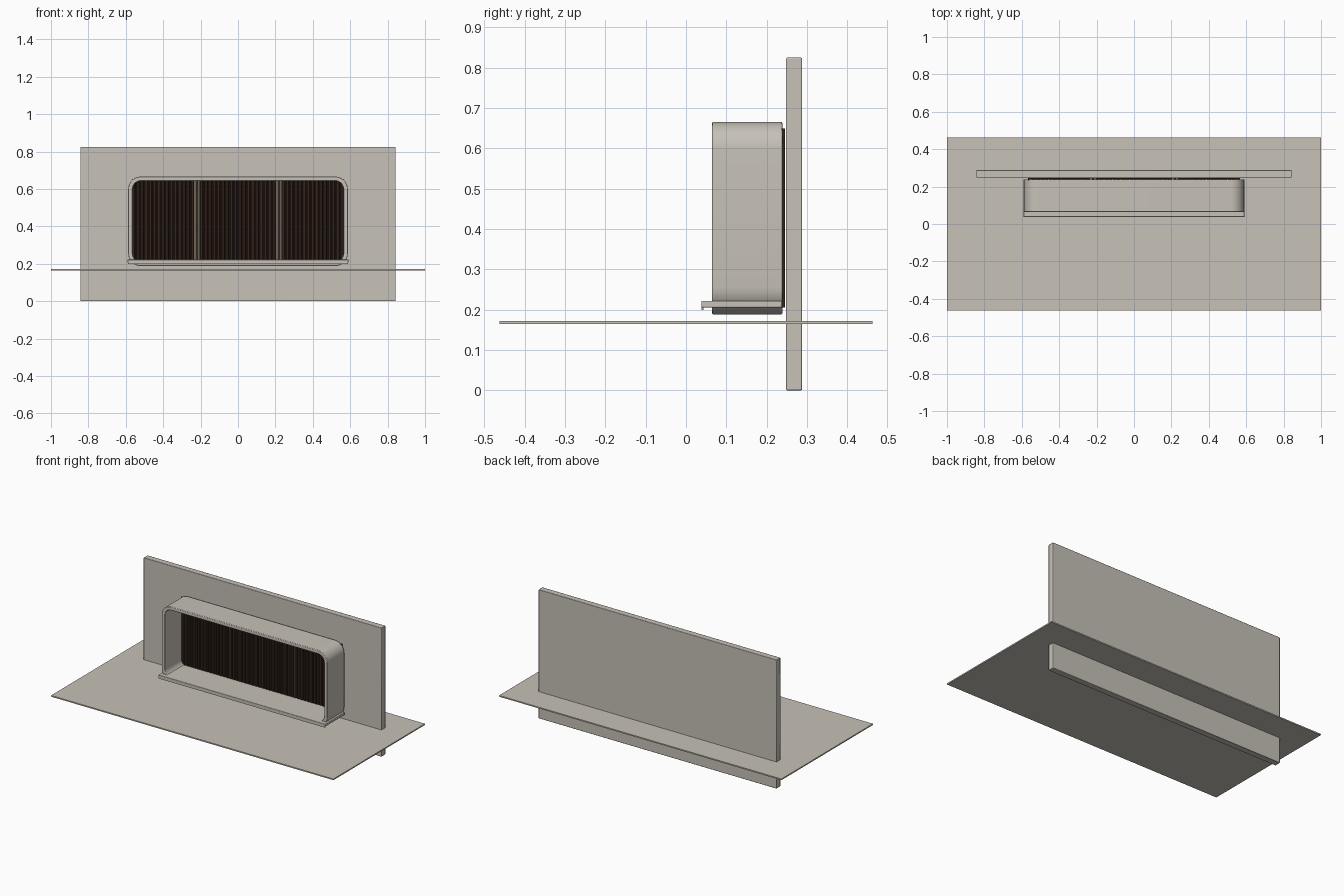
import bpy, bmesh, math

if "Cube" in bpy.data.objects:
    bpy.data.objects.remove(bpy.data.objects["Cube"])


def material(name, rgb):
    m = bpy.data.materials.new(name)
    m.diffuse_color = (*rgb, 1)
    m.use_nodes = True
    m.node_tree.nodes["Principled BSDF"].inputs["Base Color"].default_value = m.diffuse_color
    return m


STONE = material("warm_stone", (0.57, 0.535, 0.475))
BROWN = material("dark_brown", (0.035, 0.018, 0.011))


def finish(name, bm, mat, bevel=0.0):
    bmesh.ops.recalc_face_normals(bm, faces=bm.faces)
    me = bpy.data.meshes.new(name)
    bm.to_mesh(me)
    bm.free()
    me.materials.append(mat)
    ob = bpy.data.objects.new(name, me)
    bpy.context.collection.objects.link(ob)
    if bevel:
        mod = ob.modifiers.new("soft_edges", 'BEVEL')
        mod.width = bevel
        mod.segments = 2
        mod.limit_method = 'ANGLE'
        mod.angle_limit = math.radians(40)
    bpy.ops.object.select_all(action='DESELECT')
    ob.select_set(True)
    bpy.context.view_layer.objects.active = ob
    bpy.ops.object.shade_smooth_by_angle(angle=math.radians(35))
    return ob


def box(name, x, y, z, mat, bevel=0.0):
    bm = bmesh.new()
    bmesh.ops.create_cube(bm, size=1)
    for v in bm.verts:
        v.co = [r[0] + (c + 0.5) * (r[1] - r[0]) for c, r in zip(v.co, (x, y, z))]
    return finish(name, bm, mat, bevel)


def prism(bm, outline, axis, lo, hi):
    """Extrude a closed 2D outline along y (axis 1) or z (axis 2)."""
    def at(p, t):
        return (p[0], t, p[1]) if axis == 1 else (p[0], p[1], t)
    a = [bm.verts.new(at(p, lo)) for p in outline]
    b = [bm.verts.new(at(p, hi)) for p in outline]
    bm.faces.new(a)
    bm.faces.new(b[::-1])
    n = len(a)
    for i in range(n):
        j = (i + 1) % n
        bm.faces.new((a[i], b[i], b[j], a[j]))


def rounded_rect(hw, z0, z1, r, steps=10):
    pts = []
    corners = ((hw - r, z1 - r), (r - hw, z1 - r), (r - hw, z0 + r), (hw - r, z0 + r))
    for k, (cx, cz) in enumerate(corners):
        for i in range(steps + 1):
            a = math.pi / 2 * (k + i / steps)
            pts.append((cx + r * math.cos(a), cz + r * math.sin(a)))
    return pts


# Wall slab and the thin horizontal plate that crosses it
box("wall_slab", (-0.843, 0.843), (0.248, 0.288), (0, 0.825), STONE, 0.003)
box("ground_plate", (-1, 1), (-0.463, 0.463), (0.164, 0.172), STONE)

# Rounded window surround: outer and inner outlines bridged front and back
bm = bmesh.new()
rings = []
for outline in (rounded_rect(0.587, 0.188, 0.666, 0.068), rounded_rect(0.564, 0.211, 0.643, 0.045)):
    for y in (0.065, 0.239):
        rings.append([bm.verts.new((px, y, pz)) for px, pz in outline])
n = len(rings[0])
for ra, rb in ((0, 1), (1, 3), (3, 2), (2, 0)):
    for i in range(n):
        j = (i + 1) % n
        bm.faces.new((rings[ra][i], rings[rb][i], rings[rb][j], rings[ra][j]))
finish("window_surround", bm, STONE, 0.003)

# Sill with a drip lip along the front
box("sill", (-0.591, 0.591), (0.038, 0.238), (0.205, 0.222), STONE, 0.003)
box("sill_drip_lip", (-0.589, 0.589), (0.038, 0.043), (0.199, 0.21), STONE)


# Ribbed screen panels: a zigzag plan extruded upward, with narrow gaps between
def ribbed_panel(name, x0, x1, ribs):
    front, p = [], (x1 - x0) / ribs
    for i in range(ribs):
        x = x0 + i * p
        front += [(x, 0.240), (x + 0.2 * p, 0.233), (x + 0.7 * p, 0.233), (x + 0.9 * p, 0.240)]
    front.append((x1, 0.240))
    bm = bmesh.new()
    prism(bm, front + [(x1, 0.245), (x0, 0.245)], 2, 0.205, 0.650)
    finish(name, bm, BROWN)


ribbed_panel("left_screen", -0.568, -0.232, 15)
ribbed_panel("middle_screen", -0.205, 0.205, 18)
ribbed_panel("right_screen", 0.232, 0.568, 15)
for side, s in (("left", -1), ("right", 1)):
    box(side + "_screen_post", (s * 0.2185 - 0.0075, s * 0.2185 + 0.0075),
        (0.234, 0.245), (0.205, 0.650), BROWN)
